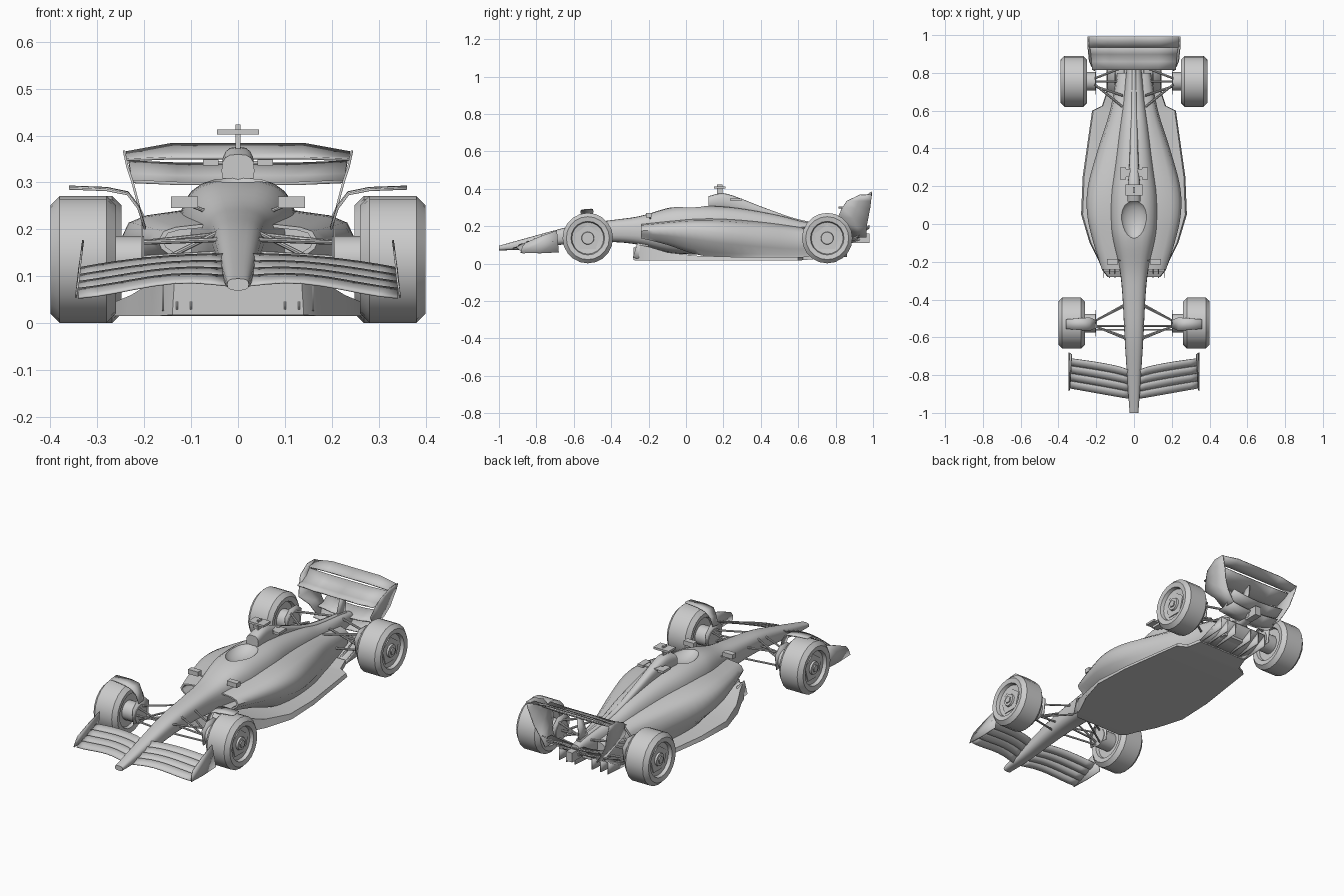
import bpy, bmesh
from math import sin, cos, pi, copysign
from mathutils import Vector

if "Cube" in bpy.data.objects:
    bpy.data.objects.remove(bpy.data.objects["Cube"])


def finish(name, bm, mirror=False, thick=0, angle=35, cutter=None):
    bmesh.ops.remove_doubles(bm, verts=bm.verts, dist=1e-5)
    bmesh.ops.recalc_face_normals(bm, faces=bm.faces)
    me = bpy.data.meshes.new(name)
    bm.to_mesh(me)
    bm.free()
    ob = bpy.data.objects.new(name, me)
    bpy.context.collection.objects.link(ob)
    bpy.ops.object.select_all(action='DESELECT')
    bpy.context.view_layer.objects.active = ob
    ob.select_set(True)
    if cutter:
        b = ob.modifiers.new("cut", 'BOOLEAN')
        b.operation, b.object = 'DIFFERENCE', cutter
        bpy.ops.object.modifier_apply(modifier="cut")
    bpy.ops.object.shade_smooth_by_angle(angle=angle * pi / 180)
    if thick:
        s = ob.modifiers.new("thickness", 'SOLIDIFY')
        s.thickness, s.offset = thick, 0
    if mirror:
        ob.modifiers.new("mirror", 'MIRROR')
    return ob


def grid(name, rows, closed=False, **kw):
    """Quads through rows of points; closed wraps each row and caps the ends."""
    bm = bmesh.new()
    vs = [[bm.verts.new(p) for p in r] for r in rows]
    n = len(rows[0])
    for a, b in zip(vs, vs[1:]):
        for i in range(n if closed else n - 1):
            j = (i + 1) % n
            bm.faces.new((a[i], a[j], b[j], b[i]))
    if closed:
        bm.faces.new(vs[0])
        bm.faces.new(vs[-1])
    return finish(name, bm, **kw)


def plates(name, xs, outline, thick=.004, mirror=True):
    """Upright sheets at each x from a (y, z) outline."""
    bm = bmesh.new()
    for x in xs:
        bm.faces.new([bm.verts.new((x, y, z)) for y, z in outline])
    return finish(name, bm, mirror=mirror, thick=thick)


def rods(name, segs, r=.006, sides=8, mirror=True):
    bm = bmesh.new()
    for a, b in segs:
        a, b = Vector(a), Vector(b)
        new = bmesh.ops.create_cone(bm, cap_ends=True, segments=sides, radius1=r,
                                    radius2=r, depth=(b - a).length)["verts"]
        q = (b - a).to_track_quat('Z', 'Y')
        for v in new:
            v.co = q @ v.co + (a + b) / 2
    return finish(name, bm, mirror=mirror)


def box(name, lo, hi, mirror=False):
    bm = bmesh.new()
    for v in bmesh.ops.create_cube(bm, size=1)["verts"]:
        v.co = [l + (h - l) * (c + .5) for l, h, c in zip(lo, hi, v.co)]
    return finish(name, bm, mirror=mirror)


def smooth(st, k=4):
    """Catmull-Rom interpolation of station tuples."""
    out = []
    for i in range(len(st) - 1):
        p = [st[max(0, min(len(st) - 1, i + d))] for d in (-1, 0, 1, 2)]
        for s in range(k):
            t = s / k
            out.append([.5 * (2*b + (c-a)*t + (2*a-5*b+4*c-d)*t*t + (3*b-a-3*c+d)*t**3)
                        for a, b, c, d in zip(*p)])
    return out + [list(st[-1])]


def ring(y, w, zb, zt, e=2.8, n=24):
    """Rounded-box section across the car."""
    f = lambda c: copysign(abs(c) ** (2 / e), c)
    return [(w * f(cos(2*pi*i/n)), y, (zb+zt)/2 + (zt-zb)/2 * f(sin(2*pi*i/n)))
            for i in range(n)]


# cockpit cutter
bm = bmesh.new()
bmesh.ops.create_uvsphere(bm, u_segments=20, v_segments=12, radius=1)
for v in bm.verts:
    v.co = (v.co.x * (.075 + .015 * v.co.y), .02 + v.co.y * .11, .33 + v.co.z * .06)
cutter = finish("cockpit_cutter", bm)
cutter.hide_render = True
cutter.hide_set(True)

# nose, tub and engine cover
tub = [(-1, .023, .07, .095), (-.85, .034, .077, .137), (-.6, .05, .108, .203),
       (-.4, .06, .115, .232), (-.25, .075, .1, .253), (-.1, .11, .06, .296),
       (0, .125, .05, .308), (.15, .125, .05, .309), (.3, .105, .05, .295),
       (.5, .08, .05, .258), (.65, .06, .05, .22), (.85, .035, .1, .195), (.93, .025, .12, .18)]
grid("nose_and_tub", [ring(*s) for s in smooth(tub)], closed=True, cutter=cutter)

# airbox and spine
fin = [(.12, .035, .29, .36), (.2, .033, .29, .376), (.3, .026, .27, .345),
       (.45, .02, .24, .287), (.63, .015, .19, .23), (.9, .012, .14, .195)]
grid("airbox_spine", [ring(*s, n=16) for s in smooth(fin)], closed=True)


# sidepods with recessed inlets
def pod(y, w, zt, zm, zb, wb, k=1):
    half = [(.5*w, zt), (.78*w, zt - .15*(zt-zm)), (.93*w, zm + .6*(zt-zm)), (w, zm),
            (.96*w, zm - .4*(zm-zb)), ((.85*w+wb)/2, zb + .2*(zm-zb)), (wb, zb)]
    pts = half + [(-x, z) for x, z in reversed(half)]
    return [(x * (.94 if k < 1 else 1), y, zm + (z - zm) * k) for x, z in pts]


pods = smooth([(-.24, .17, .21, .175, .135, .14), (-.1, .215, .225, .18, .1, .15),
               (.05, .248, .238, .18, .05, .16), (.2, .244, .238, .16, .03, .17),
               (.4, .19, .222, .13, .03, .16), (.6, .127, .195, .11, .03, .11),
               (.8, .09, .16, .11, .05, .07)])
inlet = [pod(-.14, *pods[0][1:], k=.8), pod(*pods[0], k=.8)]
grid("sidepods", inlet + [pod(*s) for s in pods], closed=True, angle=45)

# floor, raised at the front
floor = [(-.28, .14, .018, .085), (-.25, .165, .016, .1), (-.2, .185, .016, .09),
         (-.1, .235, .016, .06), (.05, .28, .016, .042), (.25, .272, .016, .036),
         (.6, .222, .016, .034), (.625, .17, .018, .036), (.7, .145, .025, .045)]
grid("floor", [[(w, y, b), (w*.97, y, t), (-w*.97, y, t), (-w, y, b)] for y, w, b, t in floor],
     closed=True)
plates("floor_fence", [.1, .13, .16], [(-.285, .03), (-.26, .11), (-.2, .1), (-.2, .02)])

# diffuser
grid("diffuser", [[(x, y, z) for x in (-.145, -.05, .05, .145)]
                  for y, z in ((.68, .03), (.77, .05), (.86, .1))], thick=.006)
plates("diffuser_strake", [.05, .1, .143], [(.7, .025), (.7, .04), (.86, .1), (.86, .035)])


# wheels
def wheel(name, cx, cy):
    prof = [(-.05, .03), (-.05, .085), (-.066, .09), (-.07, .115), (-.05, .135), (.05, .135),
            (.07, .115), (.066, .09), (.048, .085), (.042, .036), (.06, .032)]
    n = 20
    grid(name, [[(cx + x, cy + r * cos(2*pi*i/n), .136 + r * sin(2*pi*i/n)) for i in range(n)]
                for x, r in prof], closed=True, mirror=True, angle=25)
    rods(name + "_nut", [((cx + .03, cy, .136), (cx + .066, cy, .136))], r=.02, sides=5)
    rods(name + "_cover", [((cx + .03, cy, .136), (cx + .05, cy, .136))], r=.072, sides=5)
    rods(name + "_hub", [((.2, cy, .136), (cx, cy, .136))], r=.05, sides=14)
    plates(name + "_brake_fin", [.205], [(cy - .06, .1), (cy - .07, .18), (cy - .03, .215),
                                         (cy + .03, .215), (cy + .07, .18), (cy + .06, .1)])


wheel("front_wheel", .33, -.525)
wheel("rear_wheel", .318, .755)

# suspension arms
rods("front_suspension", [
    ((.21, -.515, .172), (.04, -.43, .19)), ((.21, -.54, .172), (.04, -.61, .178)),
    ((.21, -.515, .1), (.04, -.42, .135)), ((.21, -.54, .1), (.04, -.6, .125)),
    ((.21, -.54, .11), (.04, -.54, .195)), ((.21, -.56, .14), (.04, -.56, .15))], r=.005)
rods("rear_suspension", [
    ((.21, .74, .185), (.06, .62, .19)), ((.21, .77, .185), (.03, .84, .18)),
    ((.21, .74, .1), (.07, .63, .12)), ((.21, .77, .1), (.03, .84, .12)),
    ((.21, .73, .12), (.06, .68, .2)), ((.21, .755, .136), (.03, .755, .14))])

# winglet over each front wheel
grid("front_wheel_winglet", [[(x, -.53 - d, z), (x, -.53 + d, z + .004)] for x, z, d in
     ((.198, .2, .02), (.212, .245, .025), (.235, .275, .035), (.28, .284, .032), (.36, .287, .025))],
     mirror=True, thick=.005)


# front wing: four overlapping flaps
def front_point(x, t):
    s = max(0, (x - .03) / .31)
    lead, trail = -.925 + .055 * s, -.775 + .065 * s ** .6
    z0, z1 = .083 + .025 * sin(pi * s) * (1 - s) - .026 * s, .145 - .03 * s * s
    return (x, lead + (trail - lead) * t, z0 + (z1 - z0) * t)


for k in range(4):
    rows = []
    for c in (0, .5, 1):
        dz = .006 * (c - .5) - .003 * (c == .5)
        row = [front_point(.02 + .32 * i / 8, (k + c * .97) / 4) for i in range(9)]
        rows.append([(x, y, z + dz) for x, y, z in row])
    grid(f"front_wing_flap_{k + 1}", rows, mirror=True, thick=.004)
grid("front_wing_endplate", [[(.345, -.885, .058), (.345, -.78, .055), (.345, -.68, .06)],
                             [(.34, -.875, .09), (.338, -.78, .11), (.338, -.685, .12)],
                             [(.338, -.86, .11), (.334, -.78, .145), (.33, -.69, .177)]],
     mirror=True, thick=.004)

# rear wing
grid("rear_wing_main", [[(0, y, z), (.13, y, z), (.225 + dx, y, z + .004)] for y, z, dx in
     ((.815, .298, -.004), (.86, .298, 0), (.9, .312, .003), (.935, .34, .008))],
     mirror=True, thick=.007)
grid("rear_wing_flap", [[(0, y, z), (.14, y, z), (.238, y, z - dz)] for y, z, dz in
     ((.935, .352, .004), (.965, .362, .01), (.992, .382, .018))], mirror=True, thick=.006)
grid("rear_wing_endplate", [[(x, a, z), (x, (a + b) / 2, z), (x, b, z)] for x, a, b, z in
     ((.243, .93, .992, .368), (.236, .86, .99, .335), (.224, .835, .985, .298),
      (.21, .81, .975, .245), (.185, .86, .965, .195), (.15, .88, .965, .14))],
     mirror=True, thick=.005)
plates("rear_wing_pylon", [0], [(.82, .17), (.87, .3), (.91, .315), (.89, .16)], .01, False)
for name, y, z in (("lower", .86, .118), ("upper", .9, .16)):
    grid(f"beam_wing_{name}", [[(0, y + a, z + b), (.08, y + a, z + b + .004), (.16, y + a, z + b + .015)]
         for a, b in ((0, 0), (.04, .003), (.08, .03))], mirror=True, thick=.006)
box("tail_light", (-.018, .9, .11), (.018, .98, .16))

# mirrors and roof cameras
box("mirror", (.085, -.215, .246), (.143, -.185, .27), mirror=True)
rods("mirror_stay", [((.06, -.19, .235), (.11, -.195, .255))], r=.004)
box("camera_post", (-.005, .165, .36), (.005, .195, .423))
box("camera_bar", (-.045, .15, .402), (.045, .21, .413))
box("rear_camera_bar", (-.045, .25, .339), (.045, .29, .346))
box("rear_camera_pod", (.042, .235, .336), (.075, .3, .349), mirror=True)
